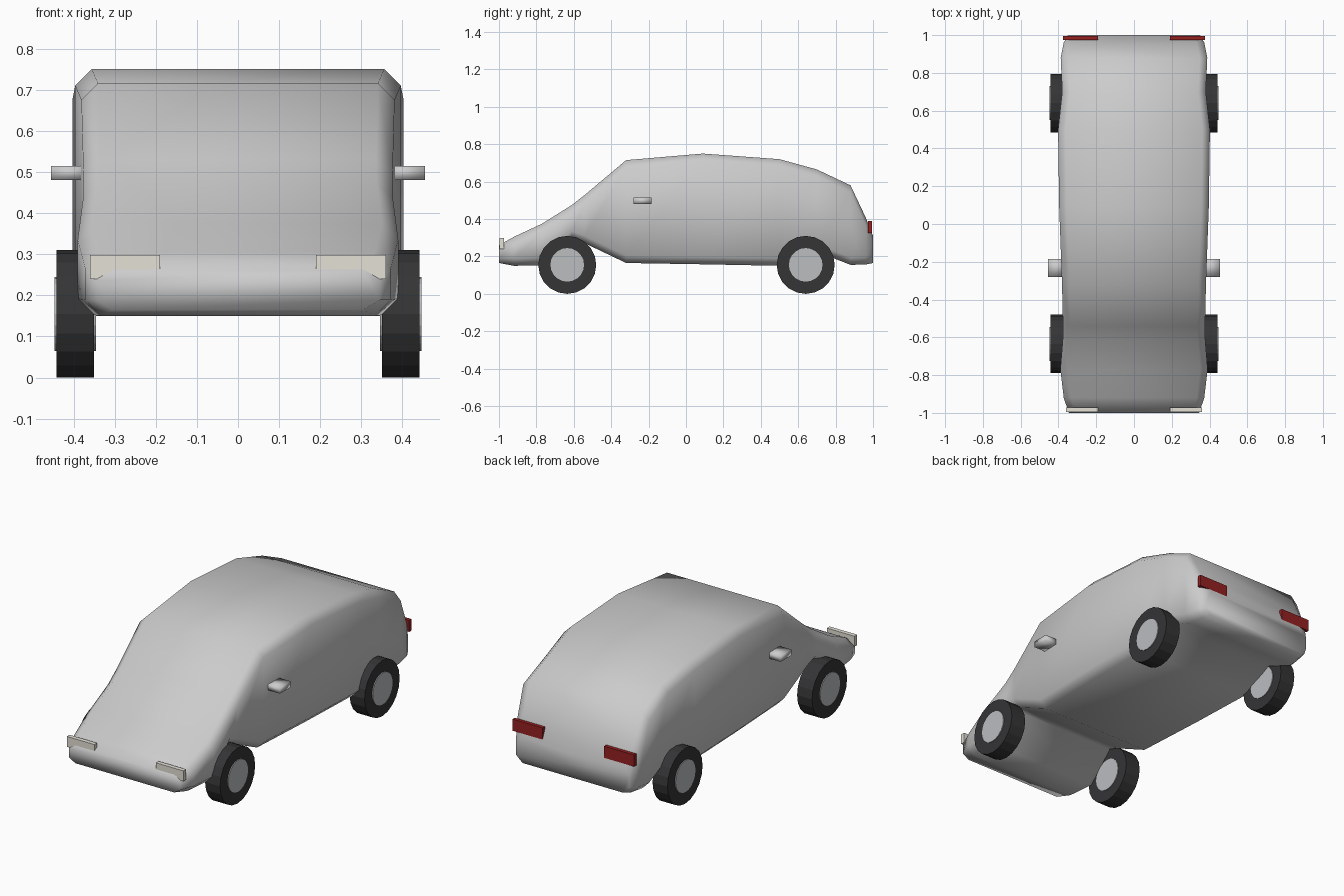
import bpy, bmesh, math
from mathutils import Matrix

if "Cube" in bpy.data.objects:
    bpy.data.objects.remove(bpy.data.objects["Cube"])


def material(name, color):
    m = bpy.data.materials.new(name)
    m.diffuse_color = (*color, 1)
    m.use_nodes = True
    m.node_tree.nodes["Principled BSDF"].inputs["Base Color"].default_value = m.diffuse_color
    return m


TYRE = material("tyre_rubber", (0.035, 0.035, 0.037))
HUB = material("hub_metal", (0.50, 0.51, 0.53))
LAMP = material("lamp_glass", (0.78, 0.75, 0.68))
RED = material("red_glass", (0.30, 0.015, 0.015))


def finish(name, bm, mat=None, smooth=False):
    bmesh.ops.recalc_face_normals(bm, faces=bm.faces)
    for f in bm.faces:
        f.smooth = smooth
    me = bpy.data.meshes.new(name)
    bm.to_mesh(me)
    bm.free()
    ob = bpy.data.objects.new(name, me)
    bpy.context.collection.objects.link(ob)
    if mat:
        me.materials.append(mat)
    return ob


def box(name, x, y, z, mat=None, smooth=False):
    bm = bmesh.new()
    bmesh.ops.create_cube(bm, size=1)
    size = [b - a for a, b in (x, y, z)]
    mid = [(a + b) / 2 for a, b in (x, y, z)]
    bmesh.ops.transform(bm, verts=bm.verts,
                        matrix=Matrix.Translation(mid) @ Matrix.Diagonal((*size, 1)))
    return finish(name, bm, mat, smooth)


def disc(name, x0, x1, y, z, r, sides, mat):
    bm = bmesh.new()
    bmesh.ops.create_cone(bm, cap_ends=True, segments=sides, radius1=r, radius2=r,
                          depth=abs(x1 - x0))
    bmesh.ops.transform(bm, verts=bm.verts,
                        matrix=Matrix.Translation(((x0 + x1) / 2, y, z))
                        @ Matrix.Rotation(math.pi / 2, 4, 'Y'))
    return finish(name, bm, mat)


# Body: chamfered sections lofted front to back (y, half width, bottom, top)
STATIONS = [
    (-1.00, 0.345, 0.165, 0.26), (-0.92, 0.372, 0.15, 0.305),
    (-0.77, 0.39, 0.152, 0.375), (-0.61, 0.377, 0.295, 0.475),
    (-0.54, 0.376, 0.27, 0.53), (-0.32, 0.381, 0.165, 0.715),
    (0.09, 0.396, 0.158, 0.75), (0.50, 0.402, 0.15, 0.72),
    (0.70, 0.38, 0.225, 0.665), (0.88, 0.388, 0.155, 0.58),
    (0.96, 0.372, 0.157, 0.41), (1.00, 0.35, 0.165, 0.31),
]
bm = bmesh.new()
rings = []
for y, w, lo, hi in STATIONS:
    c = min(0.04, 0.25 * (hi - lo))
    half = [(w - 0.04, lo), (w, lo + c), (w, hi - c), (w - 0.04, hi)]
    pts = half + [(-x, z) for x, z in reversed(half)]
    rings.append([bm.verts.new((x, y, z)) for x, z in pts])
for a, b in zip(rings, rings[1:]):
    for i in range(8):
        j = (i + 1) % 8
        bm.faces.new((a[i], a[j], b[j], b[i]))
bm.faces.new(rings[0])
bm.faces.new(rings[-1])
finish("body", bm, smooth=True)

for side, s in (("left", -1), ("right", 1)):
    def span(a, b):
        return tuple(sorted((s * a, s * b)))

    # Wheels with hubs showing on both faces
    for end, y in (("front", -0.635), ("rear", 0.64)):
        disc(f"{end}_{side}_tyre", s * 0.35, s * 0.442, y, 0.155, 0.155, 20, TYRE)
        disc(f"{end}_{side}_hub", s * 0.346, s * 0.447, y, 0.155, 0.09, 20, HUB)

    # Wing mirror, headlight and tail light
    box(f"{side}_mirror", span(0.36, 0.455), (-0.28, -0.185), (0.481, 0.514), smooth=True)
    box(f"{side}_headlight", span(0.19, 0.36), (-0.996, -0.972), (0.24, 0.298), LAMP)
    box(f"{side}_tail_light", span(0.19, 0.375), (0.974, 0.994), (0.325, 0.39), RED)
